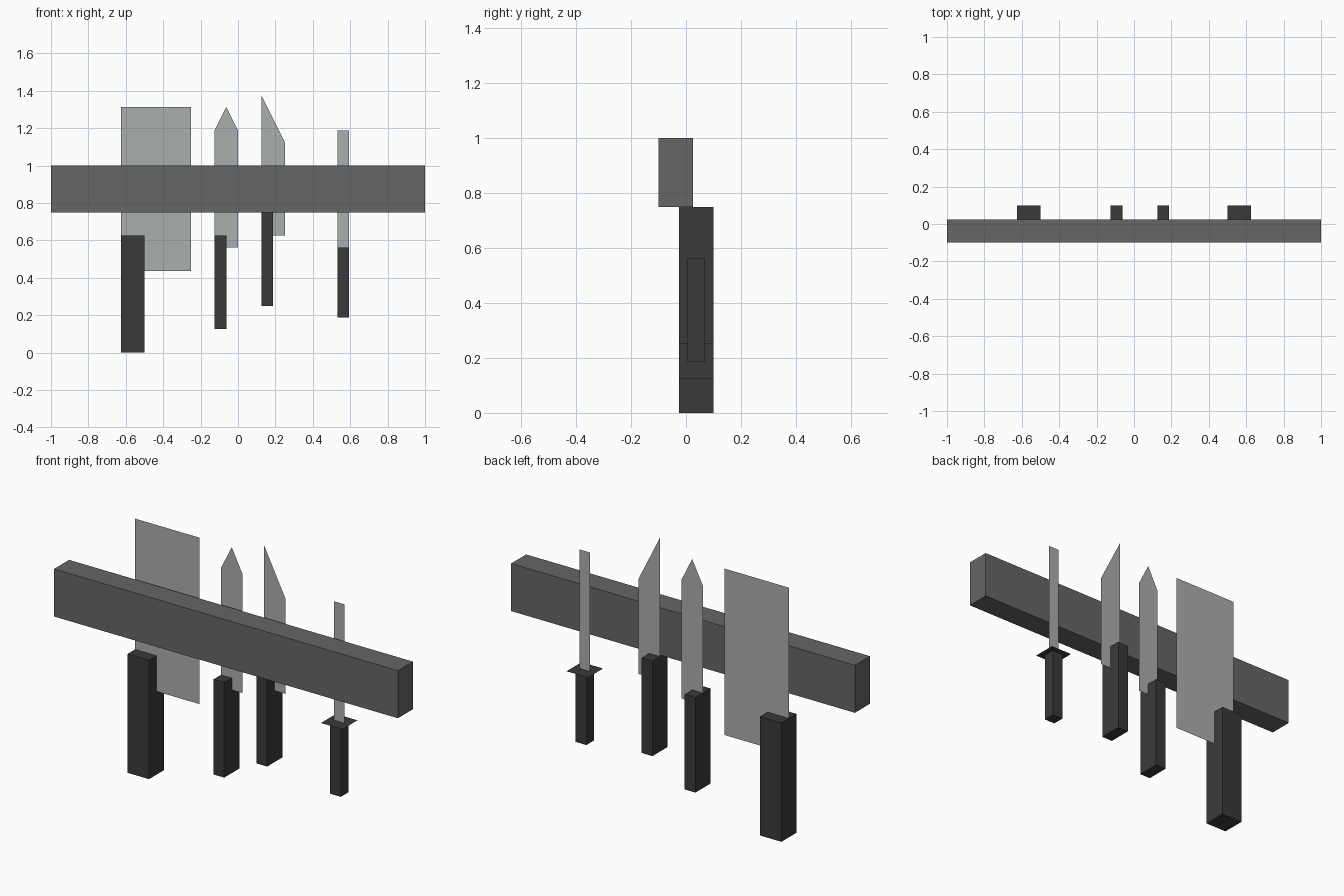
import bpy

if "Cube" in bpy.data.objects:
    bpy.data.objects.remove(bpy.data.objects["Cube"])

U = 1 / 16          # layout unit
MID = 0.0375        # depth of the blades, centre of the handles


def material(name, srgb):
    mat = bpy.data.materials.new(name)
    lin = [((c / 255 + 0.055) / 1.055) ** 2.4 for c in srgb]
    mat.diffuse_color = (*lin, 1)
    mat.use_nodes = True
    mat.node_tree.nodes["Principled BSDF"].inputs["Base Color"].default_value = mat.diffuse_color
    return mat


RACK = material("rack grey", (102, 102, 102))
GRIP = material("grip charcoal", (58, 58, 58))
STEEL = material("blade steel", (170, 175, 174))


def add_mesh(name, verts, faces, mat):
    mesh = bpy.data.meshes.new(name)
    mesh.from_pydata(verts, [], faces)
    mesh.materials.append(mat)
    obj = bpy.data.objects.new(name, mesh)
    bpy.context.collection.objects.link(obj)
    return obj


def box(name, x, y, z, mat):
    """Box from (min, max) ranges."""
    verts = [(a, b, c) for c in z for b in y for a in x]
    faces = [(0, 2, 3, 1), (4, 5, 7, 6), (0, 1, 5, 4),
             (2, 6, 7, 3), (0, 4, 6, 2), (1, 3, 7, 5)]
    return add_mesh(name, verts, faces, mat)


def blade(name, outline):
    """Flat sheet blade from an x, z outline in layout units."""
    verts = [(x * U, MID, z * U) for x, z in outline]
    return add_mesh(name, verts, [tuple(range(len(verts)))], STEEL)


def handle(name, x0, x1, z0, z1, depth=2):
    y = (MID - depth * U / 2, MID + depth * U / 2)
    return box(name, (x0 * U, x1 * U), y, (z0 * U, z1 * U), GRIP)


# Wall rack bar
box("rack_bar", (-1, 1), (-0.1, 0.025), (0.75, 1), RACK)

# Cleaver
handle("cleaver_handle", -10, -8, 0, 10)
blade("cleaver_blade", [(-10, 7), (-4, 7), (-4, 21), (-10, 21)])

# Pointed knife
handle("pointed_knife_handle", -2, -1, 2, 10)
blade("pointed_knife_blade", [(-2, 9), (0, 9), (0, 19), (-1, 21), (-2, 19)])

# Slant-tipped knife
handle("slant_knife_handle", 2, 3, 4, 12)
blade("slant_knife_blade", [(2, 10), (4, 10), (4, 18), (2, 22)])

# Sharpening steel with a flat guard
handle("sharpener_handle", 8.5, 9.5, 3, 9, depth=1)
blade("sharpener_rod", [(8.5, 9), (9.5, 9), (9.5, 19), (8.5, 19)])
add_mesh("sharpener_guard",
         [(x * U, MID + y * U, 9 * U)
          for x, y in ((8, -1), (10, -1), (10, 1), (8, 1))],
         [(0, 1, 2, 3)], GRIP)
